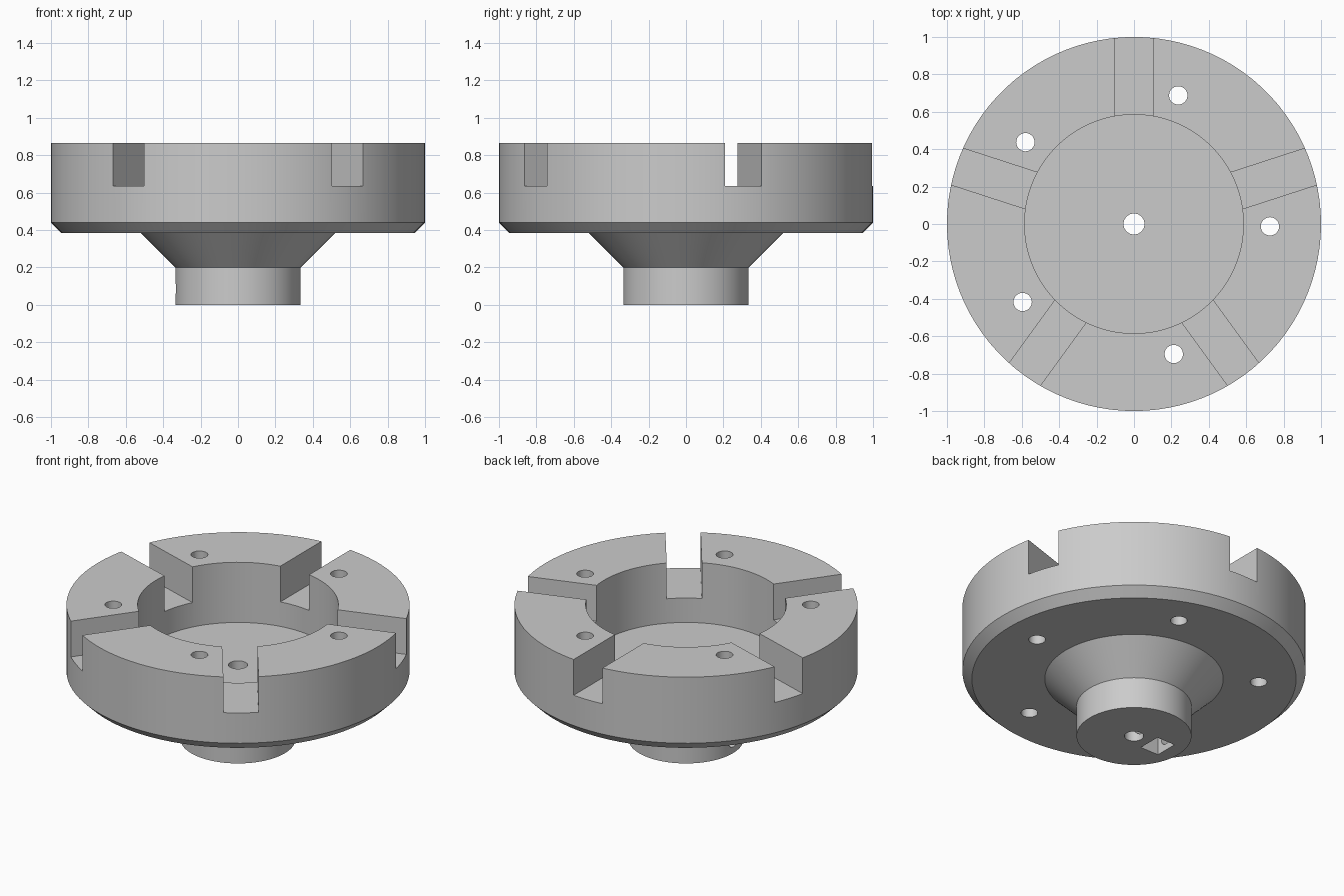
import bpy, bmesh
from math import radians, cos, sin, tau
from mathutils import Matrix

if "Cube" in bpy.data.objects:
    bpy.data.objects.remove(bpy.data.objects["Cube"])

SEGMENTS = 100
TOP = 0.865

grey = bpy.data.materials.new("plain grey")
grey.use_nodes = True
grey.diffuse_color = (0.6, 0.6, 0.6, 1)
grey.node_tree.nodes["Principled BSDF"].inputs["Base Color"].default_value = grey.diffuse_color


def new_object(name, bm):
    mesh = bpy.data.meshes.new(name)
    bmesh.ops.recalc_face_normals(bm, faces=bm.faces)
    bm.to_mesh(mesh)
    bm.free()
    mesh.materials.append(grey)
    obj = bpy.data.objects.new(name, mesh)
    bpy.context.collection.objects.link(obj)
    return obj


def lathe(name, profile):
    bm = bmesh.new()
    verts = [bm.verts.new((r, 0, z)) for r, z in profile]
    edges = [bm.edges.new((v, verts[i - 1])) for i, v in enumerate(verts)]
    bmesh.ops.spin(bm, geom=verts + edges, axis=(0, 0, 1), cent=(0, 0, 0),
                   angle=tau, steps=SEGMENTS, use_merge=True)
    bmesh.ops.remove_doubles(bm, verts=bm.verts, dist=1e-4)
    return new_object(name, bm)


def box(name, size, matrix):
    bm = bmesh.new()
    bmesh.ops.create_cube(bm, size=1, matrix=matrix @ Matrix.Diagonal((*size, 1)))
    return new_object(name, bm)


def rod(name, radius, length, matrix):
    bm = bmesh.new()
    bmesh.ops.create_cone(bm, cap_ends=True, segments=32, radius1=radius,
                          radius2=radius, depth=length, matrix=matrix)
    return new_object(name, bm)


# Turned body: stem, cone, chamfered cup and central bore
hub = lathe("slotted_hub", [
    (0.056, 0), (0.335, 0), (0.335, 0.2), (0.52, 0.385), (0.945, 0.385),
    (1, 0.44), (1, TOP), (0.585, TOP), (0.585, 0.478), (0.056, 0.478)])

# Five radial slots and five bolt holes through the rim
cutters = []
for i in range(5):
    turn = Matrix.Rotation(radians(18 + 72 * i), 4, 'Z')
    cutters.append(box("slot_cutter", (0.8, 0.205, 0.4),
                       turn @ Matrix.Translation((0.8, 0, 0.835))))
    a = radians(72 * i - 1)
    cutters.append(rod("bolt_hole_cutter", 0.049, 2,
                       Matrix.Translation((0.727 * cos(a), 0.727 * sin(a), 0.6))))

# Nut pocket in the stem and the set screw hole that crosses it
cutters.append(box("nut_pocket_cutter", (0.13, 0.15, 0.3),
                   Matrix.Translation((-0.18, 0, 0))))
cutters.append(rod("set_screw_cutter", 0.045, 0.5,
                   Matrix.Translation((-0.25, 0, 0.085)) @ Matrix.Rotation(radians(90), 4, 'Y')))

bpy.context.view_layer.objects.active = hub
for cutter in cutters:
    cut = hub.modifiers.new("cut", 'BOOLEAN')
    cut.operation = 'DIFFERENCE'
    cut.solver = 'EXACT'
    cut.object = cutter
    bpy.ops.object.modifier_apply(modifier=cut.name)
    bpy.data.objects.remove(cutter)

# Smooth round walls with crisp machined edges
bpy.ops.object.select_all(action='DESELECT')
hub.select_set(True)
bpy.ops.object.shade_smooth_by_angle(angle=radians(25))
